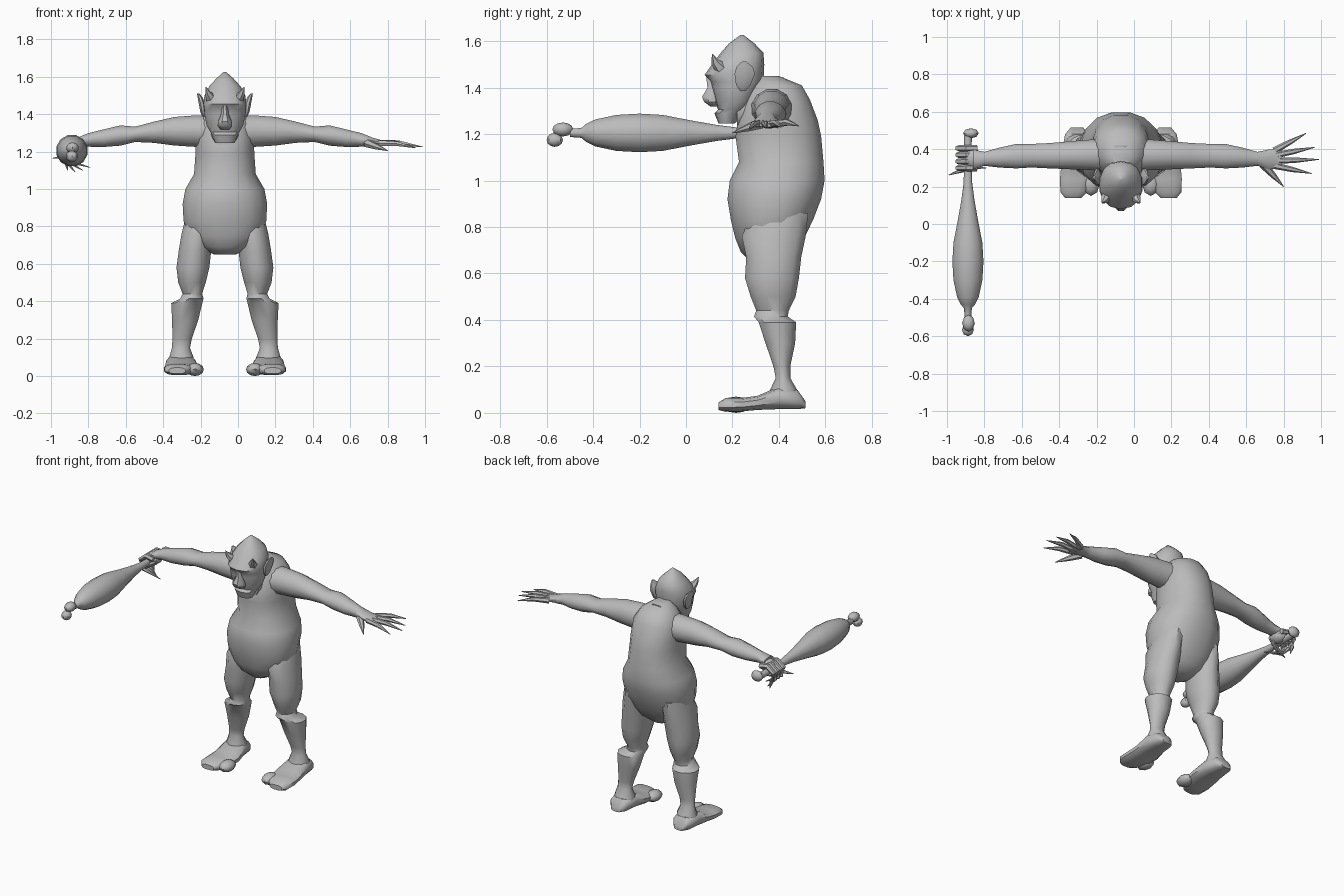
import bpy, bmesh, math
from mathutils import Vector

CX = -0.07  # body centre line

grey = bpy.data.materials.new("plain grey")
grey.diffuse_color = (0.5, 0.5, 0.5, 1)


def finish(name, bm):
    bmesh.ops.recalc_face_normals(bm, faces=bm.faces)
    me = bpy.data.meshes.new(name)
    bm.to_mesh(me)
    bm.free()
    me.materials.append(grey)
    for p in me.polygons:
        p.use_smooth = True
    me.set_sharp_from_angle(angle=math.radians(42))
    ob = bpy.data.objects.new(name, me)
    bpy.context.collection.objects.link(ob)
    return ob


def loft(name, axis, rings, side=1, n=12, power=1.0, cx=CX):
    """Skin through oval rings (t, u0, u1, v0, v1); x is an offset from cx, flipped by side."""
    bm = bmesh.new()
    loops = []
    for t, u0, u1, v0, v1 in rings:
        loop = []
        for i in range(n):
            a = 2 * math.pi * (i + 0.5) / n
            c, s = math.cos(a), math.sin(a)
            u = (u0 + u1) / 2 + (u1 - u0) / 2 * math.copysign(abs(c) ** power, c)
            v = (v0 + v1) / 2 + (v1 - v0) / 2 * math.copysign(abs(s) ** power, s)
            p = {"x": (t, u, v), "y": (u, t, v), "z": (u, v, t)}[axis]
            loop.append(bm.verts.new((cx + side * p[0], p[1], p[2])))
        loops.append(loop)
    for a, b in zip(loops, loops[1:]):
        for i in range(n):
            j = (i + 1) % n
            bm.faces.new((a[i], a[j], b[j], b[i]))
    bm.faces.new(loops[0])
    bm.faces.new(loops[-1])
    return finish(name, bm)


def tube(name, points, radii, n=6):
    """Tapered tube along a path of points."""
    bm = bmesh.new()
    pts = [Vector(p) for p in points]
    loops = []
    for k, p in enumerate(pts):
        d = pts[min(k + 1, len(pts) - 1)] - pts[max(k - 1, 0)]
        q = d.to_track_quat("Z", "Y")
        loops.append([bm.verts.new(p + q @ Vector((radii[k] * math.cos(2 * math.pi * i / n),
                                                   radii[k] * math.sin(2 * math.pi * i / n), 0)))
                      for i in range(n)])
    for a, b in zip(loops, loops[1:]):
        for i in range(n):
            j = (i + 1) % n
            bm.faces.new((a[i], a[j], b[j], b[i]))
    bm.faces.new(loops[0])
    bm.faces.new(loops[-1])
    return finish(name, bm)


def ball(name, centre, size):
    bm = bmesh.new()
    bmesh.ops.create_uvsphere(bm, u_segments=8, v_segments=6, radius=1)
    for v in bm.verts:
        v.co = Vector(centre) + Vector(v.co[i] * size[i] for i in range(3))
    return finish(name, bm)


def sym(t, h, v0, v1):
    return (t, -h, h, v0, v1)


# torso: pot belly, chest and hunched back
loft("torso", "z", [
    sym(0.65, 0.06, 0.28, 0.42), sym(0.69, 0.14, 0.235, 0.47), sym(0.75, 0.20, 0.21, 0.51),
    sym(0.83, 0.225, 0.19, 0.55), sym(0.92, 0.23, 0.175, 0.585), sym(1.00, 0.215, 0.185, 0.6),
    sym(1.08, 0.168, 0.225, 0.595), sym(1.19, 0.16, 0.21, 0.585), sym(1.26, 0.158, 0.22, 0.57),
    sym(1.35, 0.15, 0.25, 0.535), sym(1.41, 0.11, 0.28, 0.50), sym(1.45, 0.05, 0.31, 0.40)],
    n=16, power=0.9)

# head with pointed crown
loft("head", "z", [
    sym(1.245, 0.052, 0.14, 0.21), sym(1.29, 0.07, 0.122, 0.25), sym(1.305, 0.08, 0.138, 0.27),
    sym(1.34, 0.10, 0.125, 0.29), sym(1.40, 0.112, 0.11, 0.32), sym(1.425, 0.113, 0.105, 0.33),
    sym(1.455, 0.117, 0.08, 0.335), sym(1.50, 0.112, 0.112, 0.337), sym(1.55, 0.085, 0.15, 0.333),
    sym(1.59, 0.048, 0.185, 0.295), sym(1.627, 0.006, 0.235, 0.247)], n=14, power=0.9)
loft("nose", "z", [
    sym(1.318, 0.025, 0.105, 0.15), sym(1.338, 0.042, 0.075, 0.15), sym(1.36, 0.04, 0.066, 0.15),
    sym(1.40, 0.022, 0.09, 0.15), sym(1.45, 0.015, 0.085, 0.13)], n=8)
loft("neck", "y", [(0.22, -0.07, 0.07, 1.22, 1.38), (0.32, -0.09, 0.09, 1.22, 1.44),
                   (0.42, -0.1, 0.1, 1.22, 1.45)])

leg = [(0.86, 0.06, 0.21, 0.28, 0.53), (0.76, 0.065, 0.235, 0.235, 0.52),
       (0.67, 0.07, 0.25, 0.255, 0.50), (0.58, 0.08, 0.262, 0.25, 0.49),
       (0.50, 0.10, 0.252, 0.275, 0.475), (0.44, 0.12, 0.228, 0.30, 0.445),
       (0.415, 0.112, 0.24, 0.29, 0.44), (0.39, 0.118, 0.29, 0.31, 0.477),
       (0.30, 0.14, 0.285, 0.34, 0.472), (0.20, 0.175, 0.282, 0.375, 0.45),
       (0.15, 0.185, 0.285, 0.385, 0.45), (0.10, 0.165, 0.30, 0.36, 0.48),
       (0.04, 0.165, 0.305, 0.35, 0.50)]
foot = [(0.515, 0.20, 0.27, 0.02, 0.05), (0.48, 0.17, 0.30, 0.015, 0.10),
        (0.40, 0.155, 0.315, 0.015, 0.115), (0.31, 0.14, 0.322, 0.012, 0.075),
        (0.24, 0.15, 0.328, 0.006, 0.065), (0.17, 0.18, 0.325, 0.004, 0.065),
        (0.14, 0.21, 0.30, 0.012, 0.045)]
arm = [(0.04, 0.27, 0.47, 1.22, 1.39), (0.15, 0.285, 0.455, 1.222, 1.397),
       (0.27, 0.29, 0.445, 1.23, 1.388), (0.38, 0.295, 0.435, 1.245, 1.362),
       (0.48, 0.30, 0.43, 1.25, 1.335), (0.56, 0.295, 0.43, 1.23, 1.342),
       (0.65, 0.30, 0.41, 1.223, 1.32), (0.73, 0.31, 0.387, 1.225, 1.30),
       (0.79, 0.29, 0.40, 1.23, 1.275), (0.86, 0.30, 0.405, 1.23, 1.255)]

# mirrored parts
for s, tag in ((1, "left"), (-1, "right")):
    loft(tag + "_leg", "z", leg, s)
    loft(tag + "_foot", "y", foot, s, power=0.75)
    ball(tag + "_big_toe", (CX + s * 0.16, 0.215, 0.035), (0.047, 0.065, 0.035))
    loft(tag + "_arm", "x", arm if s > 0 else arm[:-1], s)
    loft(tag + "_ear", "z", [
        (1.385, 0.10, 0.118, 0.235, 0.255), (1.41, 0.10, 0.132, 0.213, 0.28),
        (1.46, 0.105, 0.142, 0.205, 0.30), (1.49, 0.118, 0.147, 0.215, 0.29),
        (1.512, 0.138, 0.15, 0.24, 0.26)], s, n=8)
    tube(tag + "_horn", [(CX + s * 0.075, 0.15, 1.485), (CX + s * 0.09, 0.125, 1.51),
                         (CX + s * 0.103, 0.113, 1.545)], [0.03, 0.018, 0.002])

# open hand: splayed fingers and thumb
for base, tx, ty, tz in ((0.392, 0.92, 0.485, 1.235), (0.367, 0.965, 0.41, 1.23),
                         (0.338, 0.988, 0.345, 1.225), (0.312, 0.95, 0.27, 1.22)):
    a, b = Vector((0.75, base, 1.245)), Vector((tx, ty, tz))
    tube("open_finger", [a, a.lerp(b, 0.5) + Vector((0, 0, 0.01)), b], [0.018, 0.014, 0.002])
tube("open_thumb", [(0.69, 0.32, 1.245), (0.745, 0.26, 1.225), (0.80, 0.2, 1.205)],
     [0.024, 0.016, 0.002])

# gripping hand wrapped round the club
ball("grip_palm", (-0.865, 0.35, 1.225), (0.05, 0.06, 0.04))
for y, tx, tz in ((0.30, -0.79, 1.115), (0.335, -0.83, 1.1), (0.37, -0.87, 1.09), (0.405, -0.91, 1.1)):
    tube("grip_finger", [(-0.84, y, 1.235), (-0.895, y, 1.245), (-0.94, y, 1.21),
                         (-0.925, y, 1.155), (tx, y, tz)], [0.018, 0.018, 0.016, 0.014, 0.002])
tube("grip_thumb", [(-0.84, 0.32, 1.215), (-0.9, 0.295, 1.175), (-0.99, 0.262, 1.165)],
     [0.022, 0.016, 0.002])

# meaty club with bone ends
club = [(-0.50, 0.018), (-0.45, 0.022), (-0.43, 0.04), (-0.39, 0.06), (-0.30, 0.08), (-0.20, 0.086),
        (-0.10, 0.08), (0.02, 0.056), (0.13, 0.036), (0.22, 0.024), (0.35, 0.02), (0.49, 0.022)]
loft("club", "y", [(y, -r, r, 1.205 - r, 1.205 + r) for y, r in club], cx=-0.888)
ball("club_tip_knob_low", (-0.888, -0.565, 1.175), (0.032, 0.035, 0.03))
ball("club_tip_knob_high", (-0.885, -0.53, 1.22), (0.034, 0.045, 0.03))
ball("club_butt_knob", (-0.872, 0.485, 1.205), (0.042, 0.027, 0.035))
